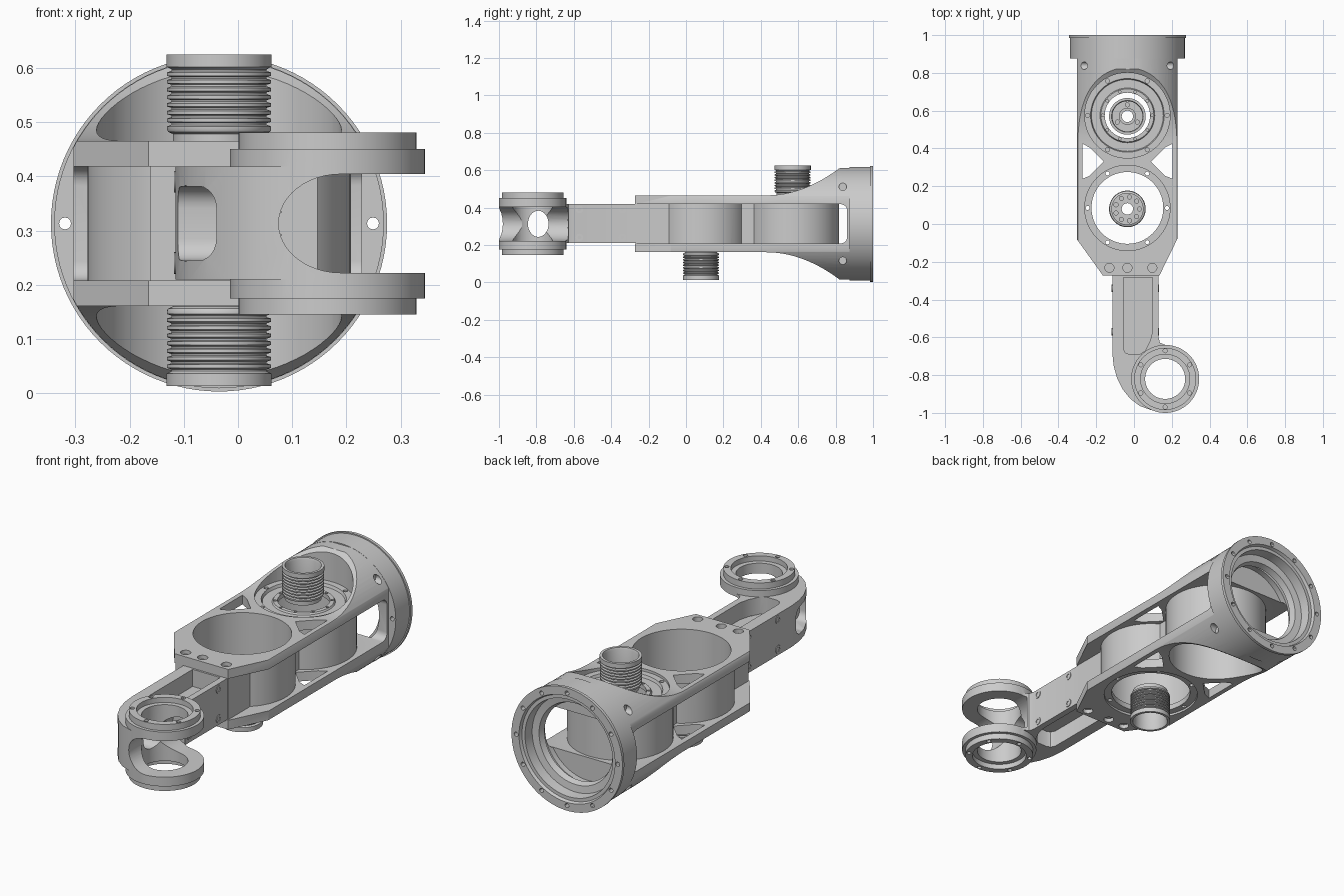
import bpy, bmesh
from math import sin, cos, pi, radians

if "Cube" in bpy.data.objects:
    bpy.data.objects.remove(bpy.data.objects["Cube"])

MID, CX = 0.313, -0.035          # mid height, body centre line
REAR, FRONT = 0.575, 0.085       # y of the two motor bores
PIVOT = (0.165, -0.82)           # fork pivot


def make(name, bm):
    bmesh.ops.recalc_face_normals(bm, faces=bm.faces)
    me = bpy.data.meshes.new(name)
    bm.to_mesh(me)
    bm.free()
    ob = bpy.data.objects.new(name, me)
    bpy.context.collection.objects.link(ob)
    return ob


def prism(pts, lo, hi, axis='z', name='cutter'):
    """Extrude a 2D outline along an axis."""
    place = {'z': lambda u, v, w: (u, v, w), 'x': lambda u, v, w: (w, u, v),
             'y': lambda u, v, w: (u, w, v)}[axis]
    bm = bmesh.new()
    a = [bm.verts.new(place(u, v, lo)) for u, v in pts]
    b = [bm.verts.new(place(u, v, hi)) for u, v in pts]
    bm.faces.new(a)
    bm.faces.new(b)
    for i in range(len(pts)):
        j = (i + 1) % len(pts)
        bm.faces.new((a[i], a[j], b[j], b[i]))
    return make(name, bm)


def lathe(prof, centre, axis='z', n=64, name='ring'):
    """Spin a closed (radius, height) profile round an axis."""
    bm = bmesh.new()
    rings = []
    for k in range(n):
        c, s = cos(2 * pi * k / n), sin(2 * pi * k / n)
        rings.append([bm.verts.new((centre[0] + r * c, centre[1] + r * s, h) if axis == 'z'
                                   else (centre[0] + r * c, h, centre[1] + r * s)) for r, h in prof])
    for k in range(n):
        p, q = rings[k], rings[(k + 1) % n]
        for i in range(len(prof)):
            j = (i + 1) % len(prof)
            bm.faces.new((p[i], p[j], q[j], q[i]))
    return make(name, bm)


def circle(cx, cy, r, n=64, ry=None):
    return [(cx + r * cos(2 * pi * i / n), cy + (ry or r) * sin(2 * pi * i / n)) for i in range(n)]


def rect(x0, y0, x1, y1, r=0.0):
    if not r:
        return [(x0, y0), (x1, y0), (x1, y1), (x0, y1)]
    out = []
    for cx, cy, a in ((x1 - r, y1 - r, 0), (x0 + r, y1 - r, 90), (x0 + r, y0 + r, 180), (x1 - r, y0 + r, 270)):
        out += [(cx + r * cos(radians(a + t)), cy + r * sin(radians(a + t))) for t in range(0, 91, 15)]
    return out


def boolean(ob, other, op='DIFFERENCE'):
    m = ob.modifiers.new('bool', 'BOOLEAN')
    m.object, m.operation, m.solver = other, op, 'EXACT'
    bpy.context.view_layer.objects.active = ob
    bpy.ops.object.modifier_apply(modifier=m.name)
    bpy.data.objects.remove(other, do_unlink=True)


def drill(ob, cx, cy, radius, count, r, lo, hi, axis='z', start=0.0):
    """Cut a circle of bolt holes."""
    for i in range(count):
        a = start + 2 * pi * i / count
        boolean(ob, prism(circle(cx + radius * cos(a), cy + radius * sin(a), r, 12), lo, hi, axis))


def flip(z):
    return 2 * MID - z


# main body: side profile with flared rear, trimmed by round flange and plan outline
top = [(-0.275, 0.465), (0.43, 0.465)]
top += [(0.43 + 0.39 * t / 12, 0.465 + 0.145 * (t / 12) ** 2) for t in range(1, 13)] + [(0.91, 0.612)]
body = prism(top + [(y, flip(z)) for y, z in reversed(top)], -0.4, 0.4, 'x', 'main_body')
boolean(body, prism(circle(CX, MID, 0.303, 96), -0.5, 1.2, 'y'), 'INTERSECT')
plan = [(-0.303, 0.905), (-0.303, -0.08), (-0.165, -0.272), (0.135, -0.272), (0.229, -0.08), (0.229, 0.905)]
boolean(body, prism(plan, -0.1, 0.8), 'INTERSECT')
boolean(body, prism(rect(-0.5, 0.208, 0.862, 0.418, 0.035), -0.5, 0.5, 'x'))
# side windows between the motor housings
for s in (-1, 1):
    tri = [(CX + s * 0.238, 0.425), (CX + s * 0.238, 0.24), (CX + s * 0.2, 0.255),
           (CX + s * 0.125, 0.33), (CX + s * 0.2, 0.405)]
    boolean(body, prism(tri, -0.1, 0.8))
# motor housings, centre web and front block between the plates
for cy in (REAR, FRONT):
    boolean(body, prism(circle(CX, cy, 0.243), 0.19, 0.435), 'UNION')
boolean(body, prism(rect(CX - 0.12, 0.2, CX + 0.12, 0.46), 0.19, 0.436), 'UNION')
boolean(body, prism(rect(-0.162, -0.268, 0.132, -0.05), 0.19, 0.437), 'UNION')
for cy in (REAR, FRONT):
    boolean(body, prism(circle(CX, cy, 0.226), -0.1, 0.8))
# hollow behind the flange, front plate bolt holes and flare bolt holes
boolean(body, prism(circle(CX, MID, 0.22), 0.835, 1.0, 'y'))
boolean(body, prism(circle(CX, MID, 0.25), 0.865, 1.0, 'y'))
for x in (-0.13, CX, 0.097):
    for lo, hi in ((0.445, 0.6), (0.0, flip(0.445))):
        boolean(body, prism(circle(x, -0.232, 0.024, 20), lo, hi))
for z in (0.115, 0.511):
    for lo, hi in ((-0.5, CX - 0.205), (CX + 0.205, 0.5)):
        boolean(body, prism(circle(0.838, z, 0.02, 20), lo, hi, 'x'))

# rear flange
flange = lathe([(0.304, 0.875), (0.304, 0.985), (0.31, 0.985), (0.31, 1.0), (0.268, 1.0), (0.262, 0.985),
                (0.245, 0.985), (0.24, 0.935), (0.205, 0.93), (0.195, 0.9), (0.25, 0.9), (0.25, 0.875)],
               (CX, MID), 'y', 96, 'rear_flange')
drill(flange, CX, MID, 0.284, 12, 0.011, 0.8, 1.1, 'y')

# motor seat plates inside the bores
rear_seat = lathe([(0.12, 0.432), (0.12, 0.446), (0.14, 0.446), (0.145, 0.438), (0.19, 0.438),
                   (0.195, 0.452), (0.23, 0.452), (0.23, 0.425), (0.12, 0.425)], (CX, REAR), name='rear_seat')
drill(rear_seat, CX, REAR, 0.131, 10, 0.007, 0.437, 0.5)
drill(rear_seat, CX, REAR, 0.21, 6, 0.011, 0.44, 0.5)
front_seat = lathe([(0.19, 0.172), (0.19, 0.2), (0.23, 0.2), (0.23, 0.172)], (CX, FRONT), name='front_seat')
drill(front_seat, CX, FRONT, 0.21, 6, 0.011, 0.1, 0.3)


# threaded hollow hubs: one upward at the rear, one downward at the front
def hub(name, cy, up):
    prof = [(0.03, 0.46), (0.085, 0.46), (0.085, 0.478), (0.094, 0.482)]
    for i in range(8):
        z = 0.486 + i * 0.0142
        prof += [(0.096, z), (0.096, z + 0.006), (0.088, z + 0.009), (0.088, z + 0.012)]
    prof += [(0.097, 0.602), (0.097, 0.625), (0.084, 0.625), (0.08, 0.615), (0.08, 0.485),
             (0.045, 0.485), (0.045, 0.5), (0.03, 0.5)]
    if not up:
        prof = [(r, flip(z) + 0.012) for r, z in prof]
    ob = lathe(prof, (CX, cy), name=name)
    if up:
        drill(ob, CX, cy, 0.061, 3, 0.011, 0.475, 0.6, start=pi / 2)
    else:
        drill(ob, CX, cy, 0.064, 9, 0.011, 0.168, 0.3)


hub('upper_threaded_hub', REAR - 0.005, True)
hub('lower_threaded_hub', FRONT - 0.005, False)

# fork arm
px, py = PIVOT
outline = [(-0.115, -0.2), (-0.115, -0.68), (-0.108, -0.75), (-0.09, -0.815), (-0.06, -0.875), (-0.02, -0.925),
           (0.03, -0.963), (0.09, -0.985), (0.165, -0.998), (0.2, -0.8), (0.165, -0.64), (0.137, -0.628),
           (0.13, -0.6), (0.13, -0.2)]
arm = prism(outline, 0.21, 0.418, name='fork_arm')
boolean(arm, prism(circle(px, py, 0.18), 0.175, 0.45), 'UNION')
boolean(arm, prism(circle(px, py, 0.164), 0.145, 0.481), 'UNION')
# rounded gap between the fork rings
gap = [(0.19 - 0.115 * sin(pi * i / 24), MID + 0.091 * cos(pi * i / 24)) for i in range(25)]
boolean(arm, prism(gap + [(0.5, MID - 0.091), (0.5, MID + 0.091)], -1.1, -0.632, 'y'))
# pivot bores with counterbores and bolt holes
boolean(arm, prism(circle(px, py, 0.106), 0.0, 0.7))
for lo, hi in ((0.455, 0.6), (0.0, flip(0.455))):
    boolean(arm, prism(circle(px, py, 0.13), lo, hi))
    drill(arm, px, py, 0.149, 6, 0.011, lo, hi, start=pi / 2)
# window through the fork root, widened outside, and channels above and below
boolean(arm, prism(circle(-0.79, MID, 0.055, 32, 0.07), -0.3, 0.2, 'x'))
boolean(arm, prism(rect(-0.9, 0.245, -0.72, 0.381, 0.04), -0.3, -0.005, 'x'))
channel = [(-0.056, -0.282), (-0.056, -0.66), (-0.045, -0.682), (-0.025, -0.69), (0.03, -0.69),
           (0.06, -0.67), (0.085, -0.62), (0.098, -0.57), (0.098, -0.282)]
for lo, hi in ((0.332, 0.6), (0.0, flip(0.332))):
    boolean(arm, prism(channel, lo, hi))

# small side bolts on the arm
for y in (-0.57, -0.34):
    for z in (0.24, 0.39):
        for a in (-0.118, 0.121):
            bolt = prism(circle(y, z, 0.02, 20), a, a + 0.012, 'x', 'side_bolt')
            lo, hi = (a - 0.1, a + 0.006) if a < 0 else (a + 0.006, a + 0.1)
            boolean(bolt, prism(circle(y, z, 0.011, 6), lo, hi, 'x'))

# smooth shading with sharp edges kept
bpy.ops.object.select_all(action='SELECT')
bpy.context.view_layer.objects.active = body
bpy.ops.object.shade_smooth_by_angle(angle=radians(30))
